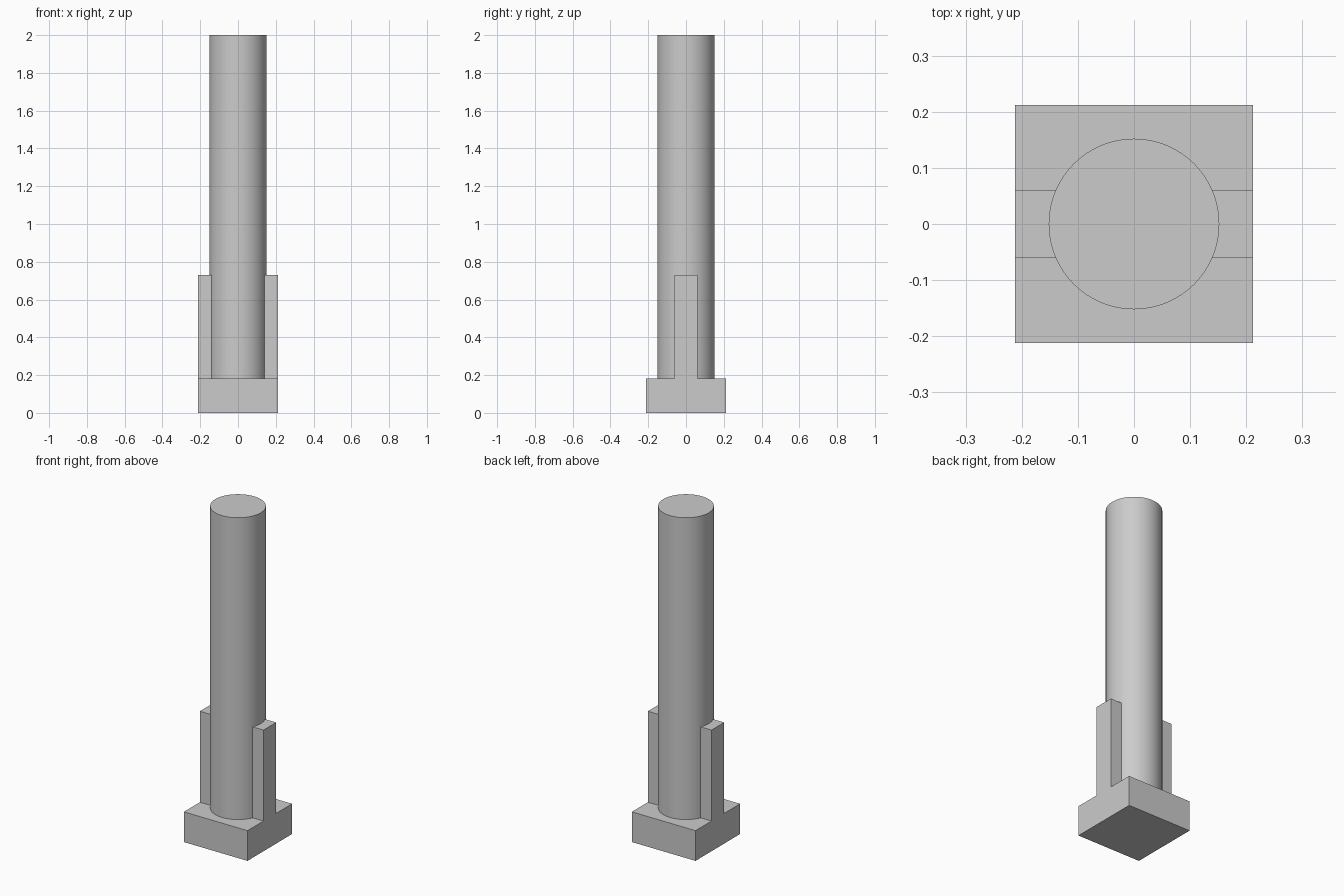
import bpy
import bmesh

HALF = 0.212        # half width of the square base
BASE_H = 0.182      # height of the base
RIB_HALF = 0.06     # half thickness of the upright ribs
RIB_TOP = 0.73
RADIUS = 0.152
HEIGHT = 2.0

cube = bpy.data.objects.get("Cube")
if cube:
    bpy.data.objects.remove(cube, do_unlink=True)

# Plain grey material
grey = bpy.data.materials.new("grey")
grey.use_nodes = True
colour = (0.6, 0.6, 0.6, 1)
grey.diffuse_color = colour
grey.node_tree.nodes["Principled BSDF"].inputs["Base Color"].default_value = colour


def add_object(name, bm):
    bmesh.ops.recalc_face_normals(bm, faces=bm.faces)
    mesh = bpy.data.meshes.new(name)
    bm.to_mesh(mesh)
    bm.free()
    mesh.materials.append(grey)
    obj = bpy.data.objects.new(name, mesh)
    bpy.context.collection.objects.link(obj)
    return obj


# Base with two ribs: inverted T profile extruded across x, its middle inside the column
half_profile = [(HALF, 0), (HALF, BASE_H), (RIB_HALF, BASE_H), (RIB_HALF, RIB_TOP)]
profile = half_profile + [(-y, z) for y, z in reversed(half_profile)]
bm = bmesh.new()
face = bm.faces.new([bm.verts.new((-HALF, y, z)) for y, z in profile])
side = bmesh.ops.extrude_face_region(bm, geom=[face])["geom"]
bmesh.ops.translate(bm, vec=(2 * HALF, 0, 0),
                    verts=[v for v in side if isinstance(v, bmesh.types.BMVert)])
add_object("base_with_ribs", bm)

# Round column standing in the base
bottom = BASE_H / 2
bm = bmesh.new()
bmesh.ops.create_cone(bm, cap_ends=True, segments=96, radius1=RADIUS, radius2=RADIUS,
                      depth=HEIGHT - bottom)
bmesh.ops.translate(bm, vec=(0, 0, (HEIGHT + bottom) / 2), verts=bm.verts)
column = add_object("column", bm)
bpy.ops.object.select_all(action="DESELECT")
column.select_set(True)
bpy.context.view_layer.objects.active = column
bpy.ops.object.shade_smooth_by_angle()
